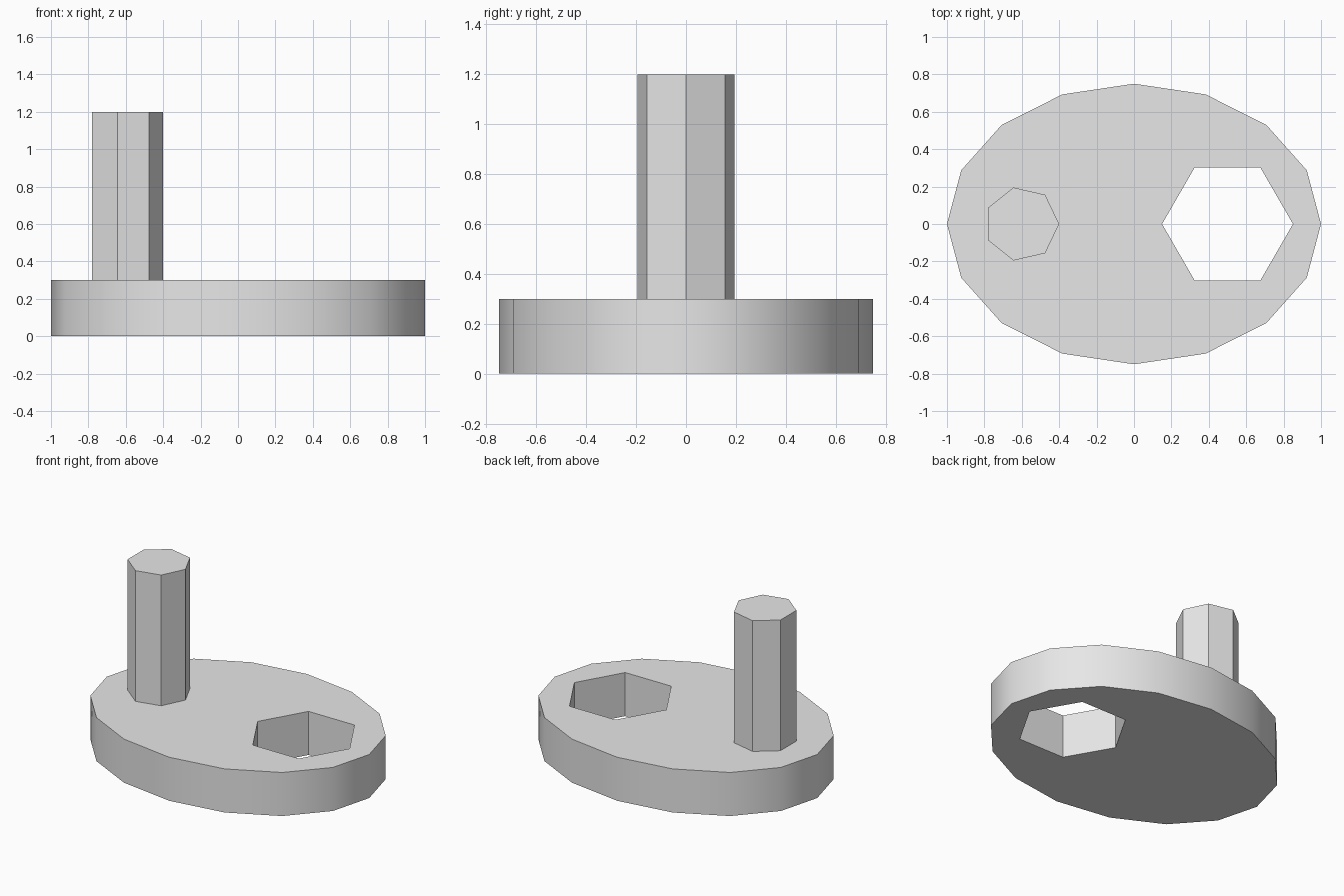
import bpy
import math

cube = bpy.data.objects.get("Cube")
if cube:
    bpy.data.objects.remove(cube, do_unlink=True)

# One plain grey for every part
grey = bpy.data.materials.new("light grey")
grey.use_nodes = True
grey.diffuse_color = (0.8, 0.8, 0.8, 1)
grey.node_tree.nodes["Principled BSDF"].inputs["Base Color"].default_value = grey.diffuse_color


def prism(name, sides, radius, x, bottom, top, y_scale=1.0):
    """Upright prism with one corner pointing towards +x."""
    bpy.ops.mesh.primitive_cylinder_add(vertices=sides, radius=radius, depth=top - bottom)
    obj = bpy.context.object
    obj.name = name
    # Turn the first corner from +y to +x, then stretch and place
    for v in obj.data.vertices:
        px, py, pz = v.co
        v.co = (py, -px * y_scale, pz)
    obj.location = (x, 0, (bottom + top) / 2)
    obj.data.materials.append(grey)
    return obj


def smooth(obj):
    bpy.ops.object.select_all(action="DESELECT")
    obj.select_set(True)
    bpy.context.view_layer.objects.active = obj
    bpy.ops.object.shade_smooth_by_angle(angle=math.radians(30))


# Oval base plate with a six-sided hole through it
base = prism("base_plate", 16, 1.0, 0, 0, 0.3, y_scale=0.75)
cutter = prism("hole_cutter", 6, 0.35, 0.5, -0.2, 0.5)
cutter.hide_render = True
cut = base.modifiers.new("hole", "BOOLEAN")
cut.operation = "DIFFERENCE"
cut.solver = "EXACT"
cut.object = cutter
bpy.context.view_layer.objects.active = base
bpy.ops.object.modifier_apply(modifier=cut.name)
bpy.data.objects.remove(cutter, do_unlink=True)
smooth(base)

# Seven-sided peg, sunk slightly into the plate
peg = prism("peg", 7, 0.2, -0.6, 0.25, 1.2)
smooth(peg)
